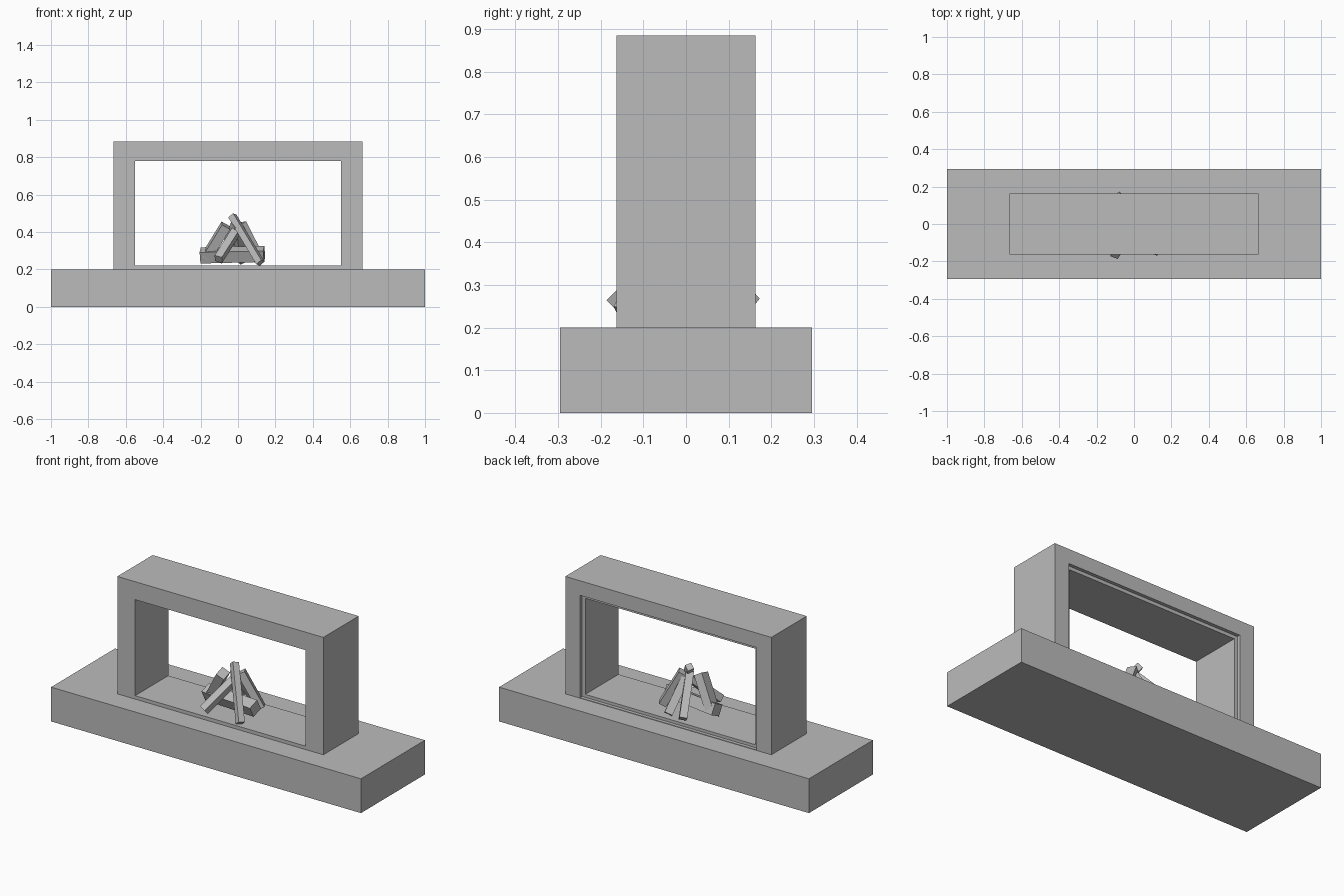
import bpy, bmesh, math
from mathutils import Vector, Matrix

cube = bpy.data.objects.get("Cube")
if cube:
    bpy.data.objects.remove(cube, do_unlink=True)

GREY = (0.5, 0.5, 0.5, 1)
stone = bpy.data.materials.new("plain_grey")
stone.use_nodes = True
stone.diffuse_color = GREY
stone.node_tree.nodes["Principled BSDF"].inputs["Base Color"].default_value = GREY


def finish(name, bm):
    bmesh.ops.recalc_face_normals(bm, faces=bm.faces[:])
    mesh = bpy.data.meshes.new(name)
    bm.to_mesh(mesh)
    bm.free()
    mesh.materials.append(stone)
    obj = bpy.data.objects.new(name, mesh)
    bpy.context.collection.objects.link(obj)
    return obj


def box(name, size, matrix):
    bm = bmesh.new()
    bmesh.ops.create_cube(bm, size=1)
    bmesh.ops.scale(bm, vec=size, verts=bm.verts[:])
    bmesh.ops.transform(bm, matrix=matrix, verts=bm.verts[:])
    return finish(name, bm)


def log(name, start, end, width, depth, roll):
    """Square-cut log running between two end points, rolled about its length."""
    a, b = Vector(start), Vector(end)
    turn = (b - a).to_track_quat('Z', 'Y').to_matrix().to_4x4()
    spin = Matrix.Rotation(math.radians(roll), 4, 'Z')
    box(name, (width, depth, (b - a).length),
        Matrix.Translation((a + b) / 2) @ turn @ spin)


# Hearth slab
box("hearth_base", (2, 0.59, 0.2), Matrix.Translation((0, 0, 0.1)))

# Surround: rectangular loops (half width, y, bottom, top) joined in a closed
# ring, with a shallow rebate around the back of the opening
loops = [
    (0.665, -0.163, 0.2, 0.885),
    (0.665, 0.163, 0.2, 0.885),
    (0.57, 0.163, 0.203, 0.8),
    (0.57, 0.143, 0.203, 0.8),
    (0.55, 0.143, 0.22, 0.78),
    (0.55, -0.163, 0.22, 0.78),
]
bm = bmesh.new()
rings = [[bm.verts.new(p) for p in ((-w, y, lo), (w, y, lo), (w, y, hi), (-w, y, hi))]
         for w, y, lo, hi in loops]
for i, ring in enumerate(rings):
    previous = rings[i - 1]
    for j in range(4):
        k = (j + 1) % 4
        bm.faces.new((previous[j], previous[k], ring[k], ring[j]))
finish("fireplace_surround", bm)

# Stacked logs
log("cross_log", (-0.2, 0.0, 0.275), (0.14, -0.04, 0.283), 0.065, 0.065, 25)
log("front_left_log", (-0.105, -0.165, 0.255), (0.0, 0.0, 0.42), 0.042, 0.042, 20)
log("front_right_log", (0.12, -0.15, 0.235), (-0.03, 0.01, 0.485), 0.036, 0.036, 20)
log("left_log", (-0.17, 0.0, 0.265), (-0.065, -0.045, 0.435), 0.065, 0.05, 30)
log("back_left_log", (-0.085, 0.15, 0.25), (-0.01, -0.02, 0.44), 0.042, 0.042, 15)
log("back_right_log", (0.02, 0.135, 0.245), (0.0, 0.0, 0.42), 0.045, 0.045, 40)
log("right_log", (0.115, 0.05, 0.25), (0.015, 0.01, 0.445), 0.05, 0.042, 10)
